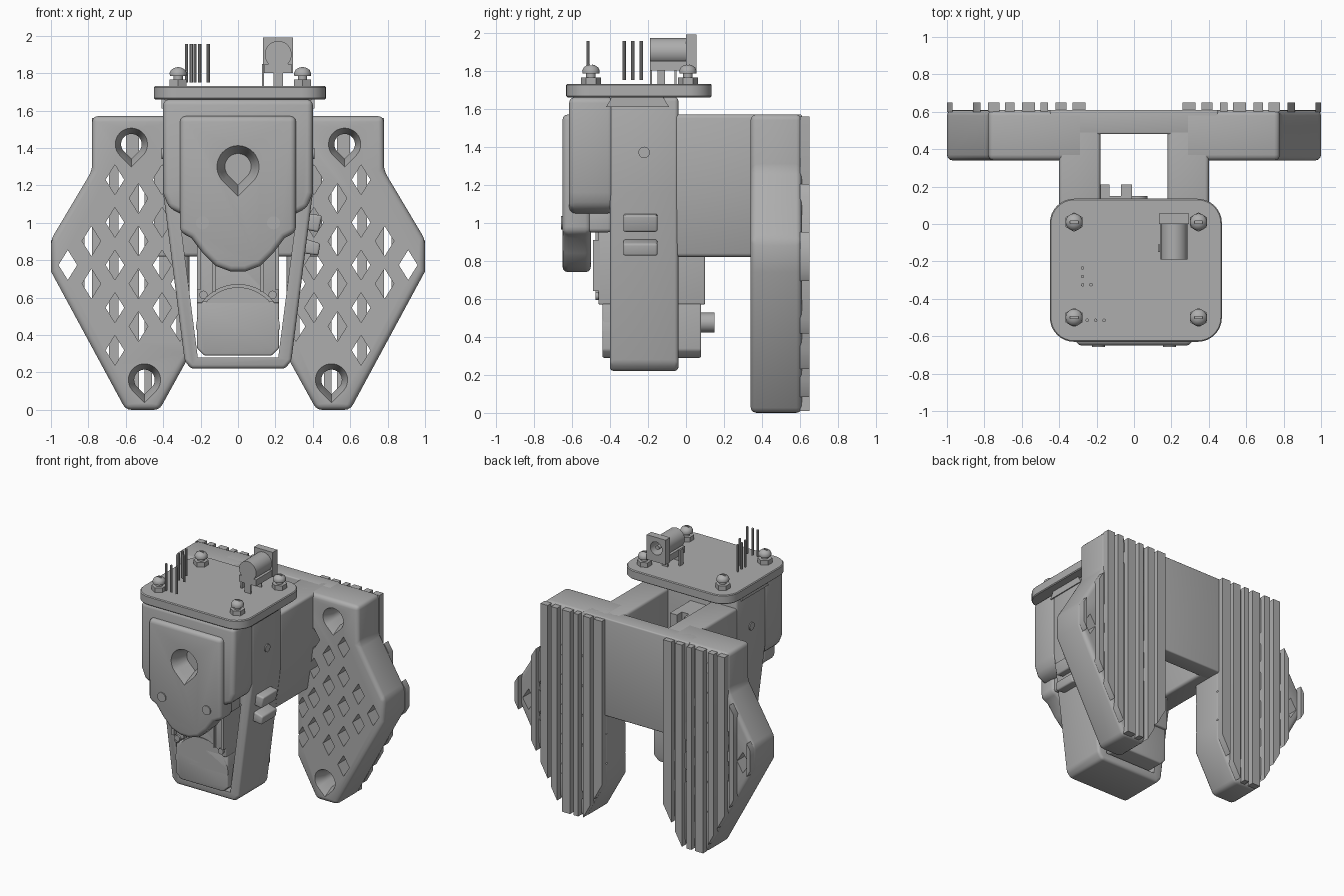
import bpy, bmesh, math
from math import cos, sin, pi, radians

if "Cube" in bpy.data.objects:
    bpy.data.objects.remove(bpy.data.objects["Cube"])

grey = bpy.data.materials.new("light grey plastic")
grey.use_nodes = True
grey.diffuse_color = (0.42, 0.42, 0.42, 1)
grey.node_tree.nodes["Principled BSDF"].inputs["Base Color"].default_value = grey.diffuse_color

PLACE = {"x": lambda a, b, t: (t, a, b),
         "y": lambda a, b, t: (a, t, b),
         "z": lambda a, b, t: (a, b, t)}


def add_loft(bm, sections, axis="y"):
    """Skin a stack of equal-count outlines given as (depth, points)."""
    rings = [[bm.verts.new(PLACE[axis](a, b, t)) for a, b in pts] for t, pts in sections]
    for lo, hi in zip(rings, rings[1:]):
        for i in range(len(lo)):
            j = (i + 1) % len(lo)
            bm.faces.new((lo[i], lo[j], hi[j], hi[i]))
    bm.faces.new(rings[0])
    bm.faces.new(rings[-1])


def make(name, lofts, axis="y", bevel=0, cutter=None, mirror=False, segs=3):
    bm = bmesh.new()
    for sections in lofts:
        add_loft(bm, sections, axis)
    bmesh.ops.recalc_face_normals(bm, faces=bm.faces)
    me = bpy.data.meshes.new(name)
    bm.to_mesh(me)
    bm.free()
    ob = bpy.data.objects.new(name, me)
    bpy.context.collection.objects.link(ob)
    if bevel:
        m = ob.modifiers.new("round", "BEVEL")
        m.width, m.segments, m.limit_method = bevel, segs, "ANGLE"
    if cutter:
        m = ob.modifiers.new("cut", "BOOLEAN")
        m.object, m.operation, m.solver = cutter, "DIFFERENCE", "EXACT"
    if mirror:
        ob.modifiers.new("mirror", "MIRROR").use_mirror_merge = False
    # bake the modifiers, then shade
    deps = bpy.context.evaluated_depsgraph_get()
    ob.data = bpy.data.meshes.new_from_object(ob.evaluated_get(deps))
    ob.modifiers.clear()
    ob.data.materials.clear()
    ob.data.materials.append(grey)
    bpy.ops.object.select_all(action="DESELECT")
    ob.select_set(True)
    bpy.context.view_layer.objects.active = ob
    bpy.ops.object.shade_smooth_by_angle(angle=radians(35))
    return ob


def prism(pts, t0, t1):
    return [(t0, pts), (t1, pts)]


def rect(a0, a1, b0, b1):
    return [(a0, b0), (a1, b0), (a1, b1), (a0, b1)]


def circle(a, b, r, n=24):
    return [(a + r * cos(2 * pi * i / n), b + r * sin(2 * pi * i / n)) for i in range(n)]


def sym(half):
    """Complete a right-hand outline with its reflection."""
    return half + [(-a, b) for a, b in reversed(half)]


def teardrop(a, b, r, n=28):
    arc = [radians(-45 + 270 * i / n) for i in range(n + 1)]
    return [(a + r * cos(t), b + r * sin(t)) for t in arc] + [(a, b - 1.414 * r)]


def rounded(a0, a1, b0, b1, r, n=8):
    pts = []
    for k, (a, b) in enumerate([(a1 - r, b1 - r), (a0 + r, b1 - r), (a0 + r, b0 + r), (a1 - r, b0 + r)]):
        pts += [(a + r * cos(pi / 2 * (k + i / n)), b + r * sin(pi / 2 * (k + i / n))) for i in range(n + 1)]
    return pts


# --- Side wings: lattice panels with teardrop mounting holes ---
wing = [(0.26, 1.57), (0.26, 0.29), (0.42, 0), (0.6, 0), (1, 0.74), (1, 0.91), (0.78, 1.28), (0.78, 1.57)]
holes = [(0.57, 1.42), (0.5, 0.16)]


def wing_span(x):
    """Lowest and highest z of the wing at x."""
    zs = []
    for (xa, za), (xb, zb) in zip(wing, wing[1:] + wing[:1]):
        if xa != xb and min(xa, xb) - 1e-6 <= x <= max(xa, xb) + 1e-6:
            zs.append(za + (zb - za) * (x - xa) / (xb - xa))
    return min(zs), max(zs)


cuts = []
for x, z in holes:
    cuts.append([(0.33, teardrop(x, z, 0.09)), (0.42, teardrop(x, z, 0.055)), (0.7, teardrop(x, z, 0.055))])
for col in range(6):
    for row in range(6):
        x, z = 0.28 + 0.126 * col, 1.23 - 0.228 * row - (0 if col % 2 else 0.1)
        x += 0.03 if col == 0 else 0
        inside = all(lo + 0.05 < z - 0.05 and z + 0.05 < hi - 0.05 for lo, hi in
                     (wing_span(min(max(x + d, 0.27), 0.99)) for d in (-0.05, 0.05)))
        clear = all(math.hypot(x - hx, z - hz) > 0.2 for hx, hz in holes)
        if inside and clear and x < 0.95:
            cuts.append(prism([(x + 0.05, z), (x, z + 0.08), (x - 0.05, z), (x, z - 0.08)], 0.3, 0.7))
cutter = make("wing_cutter", cuts)
make("wings", [prism(wing, 0.34, 0.61)], bevel=0.03, cutter=cutter, mirror=True)
bpy.data.objects.remove(cutter)

ribs = []
for x0, x1 in [(0.26, 0.33), (0.36, 0.42), (0.46, 0.5), (0.53, 0.6), (0.64, 0.69), (0.72, 0.78), (0.82, 0.86), (0.97, 1)]:
    (a, b), (c, d) = wing_span(x0), wing_span(x1 - 0.001)
    ribs.append(prism([(x0, a + 0.01), (x1, c + 0.01), (x1, d - 0.01), (x0, b - 0.01)], 0.6, 0.65))
make("wing_back_ribs", ribs, mirror=True)

# --- Bracket joining the wings to the case ---
make("crossbar", [prism(rect(-0.45, 0.45, 0.82, 1.57), 0.48, 0.61)], bevel=0.01)
make("bracket_arms", [prism([(0.18, 1.57), (0.18, 0.82), (0.35, 0.82), (0.4, 1.16), (0.4, 1.57)], -0.06, 0.55)],
     bevel=0.02, mirror=True)
make("cable_hook", [prism(rect(-0.2, -0.01, 1.15, 1.53), -0.05, 0.15), prism(rect(-0.2, -0.13, 1.15, 1.53), 0.14, 0.21),
                    prism(rect(-0.07, -0.01, 1.15, 1.53), 0.14, 0.21)])

# --- Case: tapered frame with an opening, and a deeper upper box ---
opening = make("opening_cutter", [prism(sym([(0.215, 0.28), (0.305, 0.98)]), -0.8, 0.3)])
make("case_frame", [prism(sym([(0.25, 0.22), (0.285, 0.26), (0.4, 1.16), (0.4, 1.66)]), -0.4, -0.04)],
     bevel=0.02, cutter=opening)
bpy.data.objects.remove(opening)
dimple = make("dimple_cutter", [[(-0.68, teardrop(0, 1.3, 0.125)), (-0.62, teardrop(0, 1.3, 0.1)),
                                 (-0.52, teardrop(0, 1.3, 0.07))]])
make("case_front_box", [prism(sym([(0.31, 1.05), (0.37, 1.08), (0.4, 1.16), (0.4, 1.66)]), -0.615, -0.38)],
     bevel=0.03, cutter=dimple)
shield = [(0.31, 1.57), (0.31, 0.95), (0.25, 0.92), (0.19, 0.84), (0.12, 0.77), (0.04, 0.74)]
make("front_shield", [prism(sym(shield), -0.65, -0.5)], bevel=0.03, cutter=dimple)
bpy.data.objects.remove(dimple)
make("shield_hinge", [prism(rect(-0.3, 0.3, 0.95, 1.08), -0.52, -0.39)], bevel=0.02)
make("shield_screws", [prism(circle(0.19, 1, 0.035), -0.658, -0.64)], mirror=True)
make("side_screws", [prism(circle(-0.22, 1.37, 0.03), 0.39, 0.408)], "x", mirror=True)
make("side_slots", [prism([(-0.42, 1.61), (-0.09, 1.61), (-0.12, 1.66), (-0.39, 1.66)], 0.39, 0.408)], "x", mirror=True)
make("side_clip", [prism([(0.33, 0.97), (0.43, 0.95), (0.45, 1.04), (0.36, 1.05)], -0.33, -0.15),
                   prism([(0.33, 0.84), (0.43, 0.825), (0.44, 0.89), (0.34, 0.92)], -0.33, -0.15)], bevel=0.012)

# --- Device held in the frame ---
arch = make("arch_cutter", [prism(circle(0, 0.43, 0.24, 48), -0.6, -0.4)])
make("device_upper", [prism(rect(-0.22, 0.22, 0.57, 1.0), -0.46, 0.1)], bevel=0.008, cutter=arch)
bpy.data.objects.remove(arch)
make("device_lower", [prism(sym([(0.18, 0.29), (0.22, 0.33), (0.22, 0.58)]), -0.44, 0.08)], bevel=0.01)
make("device_disc", [prism(circle(0, 0.43, 0.225, 48)[0:25], -0.44, -0.3)])
make("device_ribs", [prism(rect(0.12, 0.135, 0.63, 1), -0.475, -0.45),
                     prism(rect(0.2, 0.22, 0.64, 0.91), -0.49, -0.45)], mirror=True)
make("device_screws", [prism(circle(0.185, 0.615, 0.022), -0.475, -0.45)], mirror=True)
make("rear_connector", [prism(circle(0.02, 0.475, 0.052), 0.07, 0.15)])

# --- Lid with screws, pins and power socket ---
make("lid", [prism(rounded(-0.45, 0.47, -0.63, 0.135, 0.13), 1.66, 1.73)], "z", bevel=0.006, segs=1)
screws = [(x, y) for x in (-0.32, 0.345) for y in (0.01, -0.5)]
make("lid_nuts", [prism([(y, x) for x, y in circle(b, a, 0.052, 6)], 1.73, 1.765) for a, b in screws], "z")
make("lid_screw_shafts", [prism(circle(a, b, 0.025, 16), 1.74, 1.8) for a, b in screws], "z")
slot = make("slot_cutter", [prism(rect(a - u, a + u, b - v, b + v), 1.815, 1.9)
                            for a, b in screws for u, v in ((0.022, 0.006),)], "z")
make("lid_screw_heads", [[(z, circle(a, b, r)) for z, r in
                          ((1.785, 0.044), (1.8, 0.046), (1.817, 0.038), (1.828, 0.022), (1.832, 0.008))]
                         for a, b in screws], "z", cutter=slot)
bpy.data.objects.remove(slot)
pins = [(-0.275, y) for y in (-0.235, -0.28, -0.325)] + [(-0.23, -0.325)] + [(x, -0.515) for x in (-0.25, -0.205, -0.16)]
make("pins", [prism(circle(a, b, 0.009, 10), 1.75, 1.955) for a, b in pins], "z")

bore = make("bore_cutter", [prism(circle(0.215, 1.905, 0.05), -0.1, 0.2)])
make("socket_flange", [prism(rect(0.135, 0.295, 1.8, 1.99), 0, 0.055)], cutter=bore)
make("socket_barrel", [prism(circle(0.215, 1.9, 0.072, 32), -0.19, 0.005)], cutter=bore)
make("socket_base", [prism(rect(0.143, 0.287, 1.8, 1.85), -0.19, 0.005)])
bpy.data.objects.remove(bore)
make("socket_centre_pin", [prism(circle(0.215, 1.905, 0.016, 12), -0.12, 0.04)])
make("socket_legs", [prism(rect(0.19, 0.24, 1.72, 1.81), -0.19, -0.18), prism(rect(0.19, 0.24, 1.72, 1.81), -0.06, -0.05),
                     prism(rect(0.128, 0.14, 1.72, 1.85), -0.15, -0.11)])
